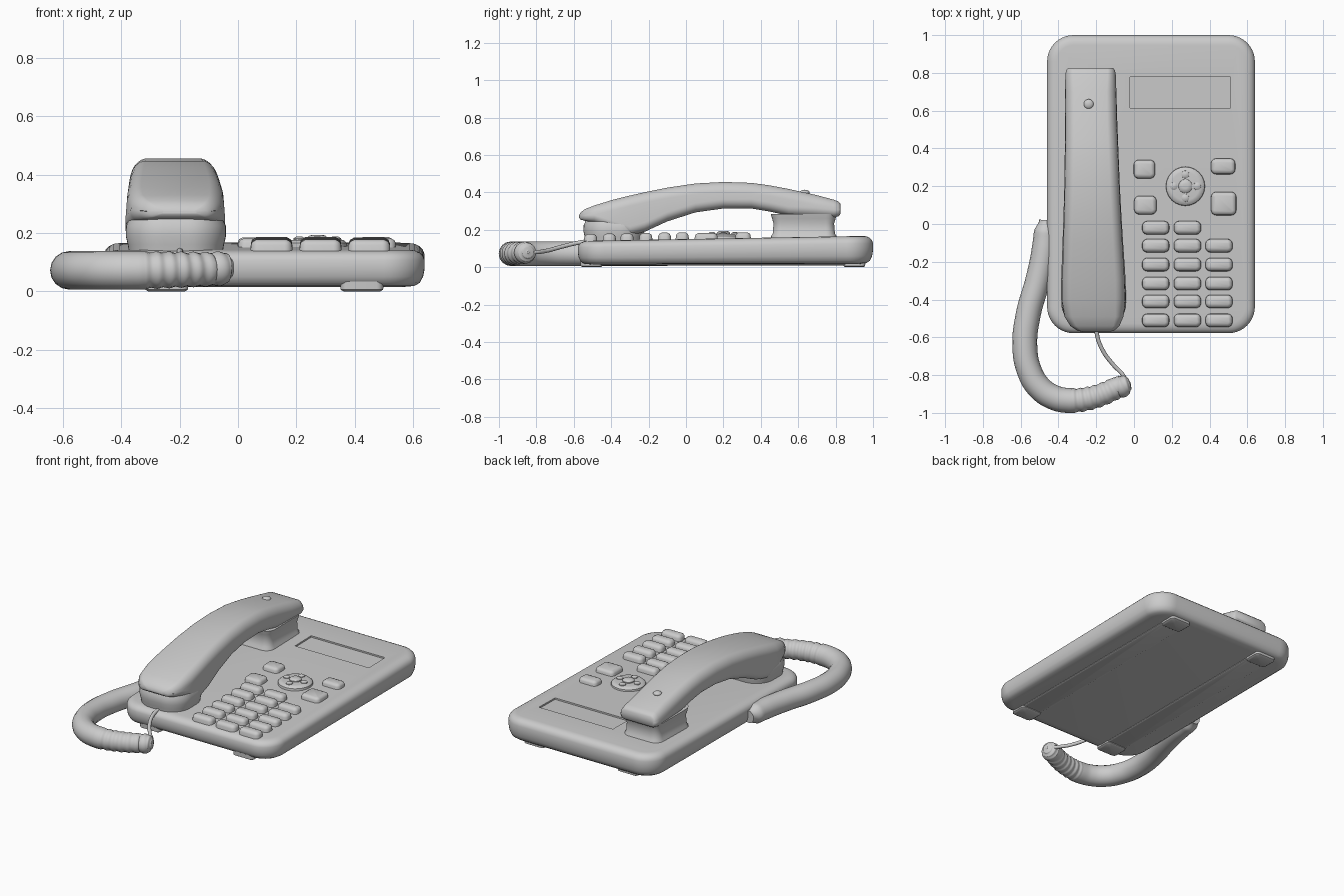
import bpy, bmesh, math
from mathutils import Vector

if "Cube" in bpy.data.objects:
    bpy.data.objects.remove(bpy.data.objects["Cube"])


def rounded(cx, cy, hx, hy, r, n=8):
    """2D rounded rectangle outline."""
    r = min(r, hx, hy)
    pts = []
    for k, (sx, sy) in enumerate([(1, 1), (-1, 1), (-1, -1), (1, -1)]):
        for i in range(n + 1):
            a = (k + i / n) * math.pi / 2
            pts.append((cx + sx * (hx - r) + r * math.cos(a),
                        cy + sy * (hy - r) + r * math.sin(a)))
    return pts


def smooth(ob, angle=38):
    bpy.ops.object.select_all(action='DESELECT')
    ob.select_set(True)
    bpy.context.view_layer.objects.active = ob
    bpy.ops.object.shade_smooth_by_angle(angle=math.radians(angle))


def loft(name, rings, angle=38):
    """Skin a list of 3D rings and cap both ends."""
    bm = bmesh.new()
    vs = [[bm.verts.new(p) for p in ring] for ring in rings]
    n = len(vs[0])
    for a, b in zip(vs, vs[1:]):
        for i in range(n):
            j = (i + 1) % n
            bm.faces.new((a[i], a[j], b[j], b[i]))
    bm.faces.new(vs[0][::-1])
    bm.faces.new(vs[-1])
    bmesh.ops.remove_doubles(bm, verts=bm.verts, dist=1e-5)
    bmesh.ops.recalc_face_normals(bm, faces=bm.faces)
    me = bpy.data.meshes.new(name)
    bm.to_mesh(me)
    bm.free()
    ob = bpy.data.objects.new(name, me)
    bpy.context.collection.objects.link(ob)
    smooth(ob, angle)
    return ob


def top(y):
    """Height of the gently sloping top face."""
    return 0.14 + 0.028 * (y + 0.58) / 1.58


def block(name, x, y, hx, hy, r, profile, n=6):
    """Vertical rounded block from (z, inset) pairs."""
    return loft(name, [[(px, py, z) for px, py in
                        rounded(x, y, hx - d, hy - d, max(r - d, 0.004), n)] for z, d in profile])


def key(name, x, y, w, d, h=0.036, r=0.028):
    z = top(y)
    return block(name, x, y, w / 2, d / 2, r,
                 [(z - 0.01, 0), (z + h * .5, 0.002), (z + h * .8, 0.007), (z + h, 0.02)])


def tube(name, pts, depth):
    """Bezier tube from (x, y, z, radius factor) points."""
    cu = bpy.data.curves.new(name, 'CURVE')
    cu.dimensions = '3D'
    cu.bevel_depth = depth
    cu.bevel_resolution = 6
    cu.use_fill_caps = True
    s = cu.splines.new('BEZIER')
    s.resolution_u = 8
    s.radius_interpolation = 'EASE'
    s.bezier_points.add(len(pts) - 1)
    for b, (x, y, z, r) in zip(s.bezier_points, pts):
        b.co = (x, y, z)
        b.radius = r
        b.handle_left_type = b.handle_right_type = 'AUTO'
    ob = bpy.data.objects.new(name, cu)
    bpy.context.collection.objects.link(ob)
    bpy.ops.object.select_all(action='DESELECT')
    ob.select_set(True)
    bpy.context.view_layer.objects.active = ob
    bpy.ops.object.convert(target='MESH')
    smooth(bpy.context.view_layer.objects.active, 60)


# Base housing with a sloping top
profile = [(0.018, 0.07), (0.022, 0.035), (0.035, 0.016), (0.06, 0.005), (0.09, 0), (0.128, 0),
           (0.145, 0.006), (0.157, 0.017), (0.165, 0.033), (0.168, 0.052)]
body = loft("base_housing", [[(x, y, z * top(y) / 0.168) for x, y in
                              rounded(0.09, 0.211, 0.55 - d, 0.789 - d, 0.14 - d, 10)]
                             for z, d in profile])

# Recessed display window
bpy.ops.mesh.primitive_cube_add(size=1, location=(0.245, 0.695, top(0.695) + 0.02),
                                rotation=(math.atan(0.028 / 1.58), 0, 0))
cutter = bpy.context.object
cutter.name = "display_cutter"
cutter.scale = (0.53, 0.165, 0.06)
cutter.hide_render = True
mod = body.modifiers.new("display", 'BOOLEAN')
mod.operation = 'DIFFERENCE'
mod.solver = 'EXACT'
mod.object = cutter
bpy.context.view_layer.objects.active = body
bpy.ops.object.modifier_apply(modifier="display")
bpy.data.objects.remove(cutter)
smooth(body)

# Underside rails and feet
for side, x in (("left", -0.245), ("right", 0.425)):
    block(side + "_rail", x, 0.21, 0.07, 0.73, 0.02, [(0.01, 0.008), (0.014, 0), (0.03, 0)])
    for end, y in (("front", -0.505), ("back", 0.9)):
        block(f"{end}_{side}_foot", x, y, 0.075, 0.06, 0.025,
              [(0, 0.012), (0.006, 0.002), (0.045, 0), (0.05, 0.006)])

# Number keys
for row, y in enumerate((-0.02, -0.115, -0.215, -0.315, -0.41, -0.51)):
    for col, x in enumerate((0.115, 0.283, 0.45)):
        if row or col < 2:
            key(f"number_key_{row}_{col}", x, y, 0.145, 0.072)

# Function keys
for i, (x, y, w, d) in enumerate([(0.055, 0.29, 0.115, 0.1), (0.06, 0.1, 0.12, 0.1),
                                  (0.472, 0.305, 0.13, 0.085), (0.475, 0.108, 0.135, 0.125)]):
    key(f"function_key_{i}", x, y, w, d, 0.03)

# Round navigation pad with centre button and four bumps
nx, ny, nz = 0.272, 0.2, top(0.2)
block("navigation_pad", nx, ny, 0.105, 0.105, 0.105,
      [(nz - 0.01, 0), (nz + 0.012, 0.003), (nz + 0.022, 0.015), (nz + 0.024, 0.03)])
block("navigation_centre", nx, ny, 0.038, 0.038, 0.038,
      [(nz, 0), (nz + 0.03, 0.002), (nz + 0.038, 0.012), (nz + 0.04, 0.025)])
for i in range(4):
    a = i * math.pi / 2
    block(f"navigation_bump_{i}", nx + 0.062 * math.cos(a), ny + 0.062 * math.sin(a),
          0.022, 0.022, 0.022, [(nz, 0), (nz + 0.028, 0.002), (nz + 0.034, 0.012)])

# Handset bar: stations of (y, bottom, top, half width, centre x)
stations = [(-0.573, .268, .285, .06, -.2), (-0.565, .255, .3, .1, -.203), (-0.54, .248, .318, .133, -.207),
            (-0.49, .24, .337, .16, -.212), (-0.4, .2, .364, .174, -.215), (-0.3, .168, .389, .173, -.215),
            (-0.22, .19, .407, .169, -.216), (-0.1, .245, .431, .163, -.218), (0.05, .293, .453, .156, -.22),
            (0.2, .314, .461, .15, -.222), (0.35, .314, .456, .146, -.224), (0.45, .297, .442, .143, -.225),
            (0.55, .275, .423, .141, -.227), (0.7, .268, .39, .139, -.229), (0.79, .267, .367, .137, -.23),
            (0.815, .272, .358, .132, -.23), (0.826, .285, .347, .122, -.23)]
rings = []
for y, zb, zt, hw, cx in stations:
    h = (zt - zb) / 2
    ring = rounded(0, 0, hw, h, min(0.05, h * 0.8))
    rings.append([(cx + u * (1 - 0.06 * (v / h + 1) / 2), y,
                   zb + h + v - 0.012 * (u / hw) ** 2 * (v > 0)) for u, v in ring])
loft("handset_bar", rings, 50)

# Mouthpiece under the front and earpiece under the back
block("mouthpiece", -0.213, -0.385, 0.172, 0.163, 0.13,
      [(0.13, 0.012), (0.16, 0.007), (0.19, 0), (0.225, 0.001), (0.245, 0.01), (0.27, 0.02)], 10)
block("earpiece", -0.229, 0.63, 0.136, 0.178, 0.06,
      [(0.145, 0), (0.168, 0.004), (0.18, 0.012), (0.235, 0.016), (0.26, 0.008), (0.285, 0.002)])

# Small nub on the handset back
bpy.ops.mesh.primitive_uv_sphere_add(segments=20, ring_count=10, radius=0.026, location=(-0.24, 0.635, 0.4))
nub = bpy.context.object
nub.name = "handset_nub"
nub.scale.z = 0.55
smooth(nub)

# Thick coiled cord, rippled near its free end
cord = [(-.462, .02, .072, .6), (-.468, -.05, .072, .95), (-.478, -.15, .072, 1), (-.51, -.3, .072, 1),
        (-.56, -.48, .072, 1), (-.578, -.65, .072, 1), (-.553, -.78, .072, 1), (-.5, -.867, .072, 1),
        (-.42, -.92, .072, 1), (-.34, -.935, .072, 1)]
for i in range(1, 13):
    t = i / 12
    cord.append((-.34 + .25 * t, -.935 + .07 * t * t, .072 + .004 * t, (1 if i % 2 else .93) - .1 * t))
cord += [(-.065, -.86, .078, .9), (-.04, -.85, .08, .78), (-.024, -.845, .08, .5), (-.018, -.843, .08, .12)]
tube("coiled_cord", cord, 0.066)

# Thin lead from the handset to the coil
tube("handset_lead", [(-.2, -.52, .14, 1), (-.195, -.59, .128, 1), (-.165, -.67, .108, 1),
                      (-.11, -.745, .088, 1), (-.055, -.805, .08, 1), (-.04, -.85, .08, 1)], 0.011)
